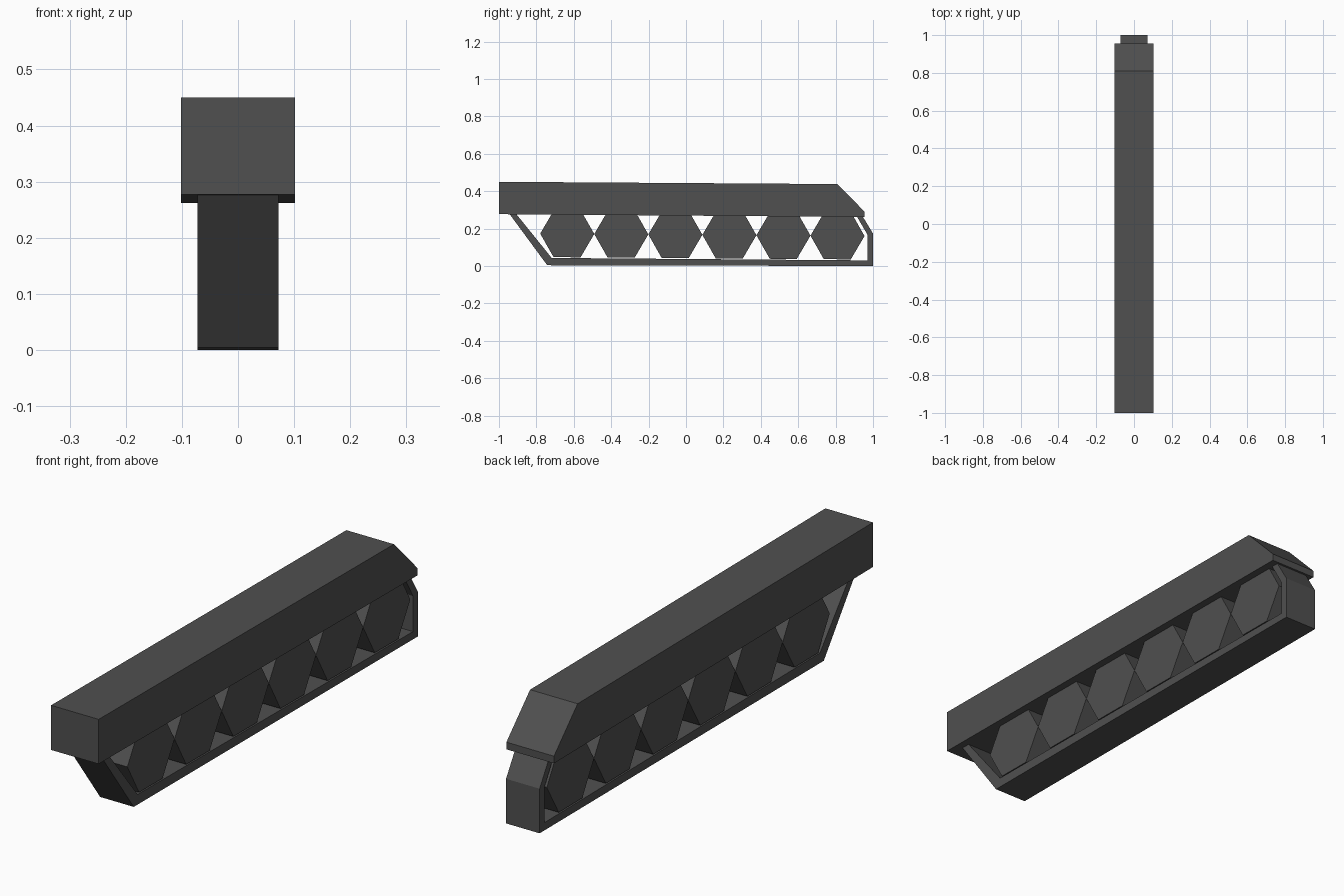
import bpy, bmesh, math

if "Cube" in bpy.data.objects:
    bpy.data.objects.remove(bpy.data.objects["Cube"])

dark = bpy.data.materials.new("dark_grey")
dark.diffuse_color = (0.08, 0.08, 0.08, 1)
dark.use_nodes = True
dark.node_tree.nodes["Principled BSDF"].inputs["Base Color"].default_value = dark.diffuse_color


def extrude_profile(name, points, half_width):
    """Extrude a (y, z) outline across x, centred on x = 0."""
    bm = bmesh.new()
    face = bm.faces.new([bm.verts.new((-half_width, y, z)) for y, z in points])
    ext = bmesh.ops.extrude_face_region(bm, geom=[face])
    moved = [g for g in ext["geom"] if isinstance(g, bmesh.types.BMVert)]
    bmesh.ops.translate(bm, verts=moved, vec=(2 * half_width, 0, 0))
    bmesh.ops.recalc_face_normals(bm, faces=bm.faces)
    mesh = bpy.data.meshes.new(name)
    bm.to_mesh(mesh)
    bm.free()
    obj = bpy.data.objects.new(name, mesh)
    mesh.materials.append(dark)
    bpy.context.collection.objects.link(obj)
    return obj


# Wide armoured cover with a sloping back end
extrude_profile("track_cover", [
    (-1.0, 0.45), (0.81, 0.438), (0.955, 0.29), (0.955, 0.262), (-1.0, 0.277)], 0.102)

# Thin belt: outer outline, then back along the inner one
outer = [(-0.943, 0.277), (-0.742, 0.004), (1.0, 0.0), (1.0, 0.173), (0.945, 0.264)]
inner = [(0.914, 0.264), (0.97, 0.168), (0.97, 0.03), (-0.718, 0.043), (-0.907, 0.277)]
extrude_profile("track_belt", outer + inner, 0.072)

# Six hexagonal road wheels, on a slightly tilted line
radius, tilt = 0.1445, -0.0075
for i in range(6):
    y = -0.635 + i * 0.289
    z = 0.172 + tilt * (y + 0.635)
    angles = [k * math.pi / 3 + tilt for k in range(6)]
    extrude_profile(f"road_wheel_{i + 1}", [
        (y + radius * math.cos(a), z + radius * math.sin(a)) for a in angles], 0.071)
